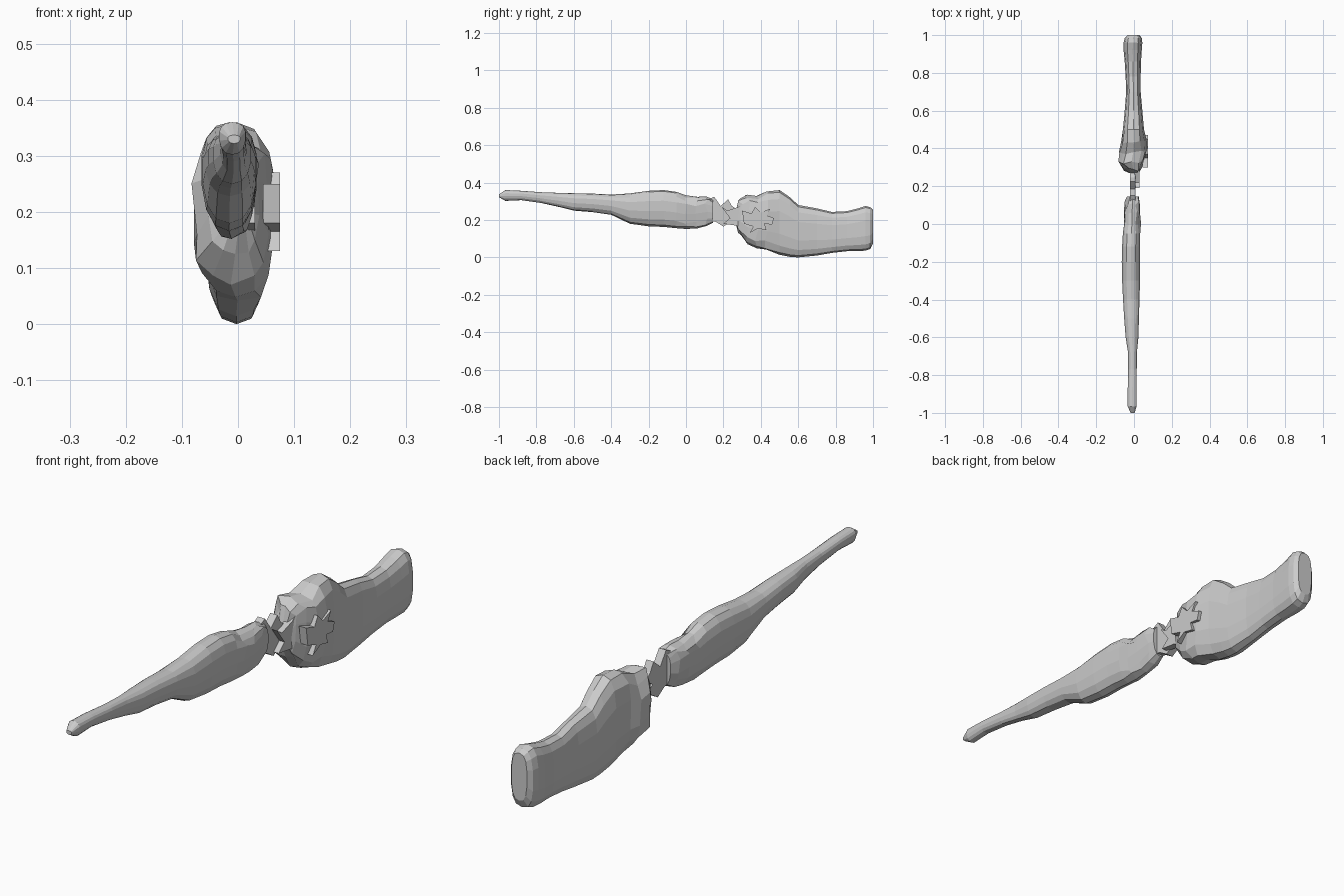
import bpy, bmesh, math, random
random.seed(4)
SIDES = 14


def loft(name, rows, wide, power, jitter=None):
    """Loft rings (y, top z, bottom z, left x, right x); wide = height fraction of widest point."""
    bm = bmesh.new()
    rings = []
    for y, top, bot, left, right in rows:
        cx, hw = (left + right) / 2, (right - left) / 2
        zw = bot + (top - bot) * wide
        ring = []
        for i in range(SIDES):
            a = 2 * math.pi * i / SIDES
            s, c = math.sin(a), math.cos(a)
            x = cx + hw * math.copysign(abs(s) ** power, s)
            z = zw + ((top - zw) if c > 0 else (zw - bot)) * math.copysign(abs(c) ** power, c)
            yy = y
            if jitter and jitter[0] < y < jitter[1] and 0 < i != SIDES // 2:
                x += random.uniform(-.006, .006)
                z += random.uniform(-.008, .008)
                yy += random.uniform(-.012, .012)
            ring.append(bm.verts.new((x, yy, z)))
        rings.append(ring)
    for r, q in zip(rings, rings[1:]):
        for i in range(SIDES):
            j = (i + 1) % SIDES
            bm.faces.new((r[i], r[j], q[j], q[i]))
    bm.faces.new(rings[0])
    bm.faces.new(rings[-1])
    finish(name, bm)


def plate(name, outline, x, thick):
    """Thin jagged slab from a side outline of (y, z) points."""
    bm = bmesh.new()
    face = bm.faces.new([bm.verts.new((x, y, z)) for y, z in outline])
    ext = bmesh.ops.extrude_face_region(bm, geom=[face])
    verts = [v for v in ext["geom"] if isinstance(v, bmesh.types.BMVert)]
    bmesh.ops.translate(bm, verts=verts, vec=(thick, 0, 0))
    bmesh.ops.triangulate(bm, faces=bm.faces[:])
    finish(name, bm)


def finish(name, bm):
    bmesh.ops.recalc_face_normals(bm, faces=bm.faces[:])
    me = bpy.data.meshes.new(name)
    bm.to_mesh(me)
    bm.free()
    bpy.context.collection.objects.link(bpy.data.objects.new(name, me))


# Long tapering front half
loft("barrel_and_forend", [
    (-1.0, .337, .322, -.018, .004), (-.965, .36, .302, -.034, .014),
    (-.88, .356, .306, -.034, .015), (-.77, .348, .29, -.031, .015),
    (-.68, .345, .27, -.032, .016), (-.6, .343, .25, -.045, .024),
    (-.5, .341, .242, -.053, .027), (-.4, .336, .228, -.059, .03),
    (-.3, .342, .18, -.064, .033), (-.2, .356, .166, -.066, .034),
    (-.12, .36, .163, -.064, .034), (-.05, .35, .156, -.06, .034),
    (0, .332, .152, -.056, .033), (.06, .324, .155, -.052, .032),
    (.11, .325, .168, -.046, .03), (.145, .31, .185, -.038, .026),
], .6, .85, (-.02, .14))

# Heavy rear half, rough towards the break
loft("receiver_and_stock", [
    (.27, .26, .165, -.025, .025), (.29, .315, .125, -.05, .04),
    (.33, .335, .07, -.08, .054), (.38, .328, .048, -.074, .066),
    (.43, .352, .042, -.068, .066), (.5, .36, .014, -.06, .054),
    (.555, .322, .003, -.054, .049), (.6, .28, 0, -.05, .045),
    (.7, .262, .01, -.042, .036), (.78, .243, .024, -.045, .036),
    (.86, .247, .033, -.05, .038), (.92, .262, .034, -.056, .042),
    (.96, .275, .036, -.056, .045), (.985, .268, .045, -.05, .042),
    (1.0, .255, .075, -.035, .03),
], .5, .7, (.28, .5))

# Broken wrist joining the halves
plate("wrist_shard_front", [(.12, .31), (.15, .325), (.185, .275), (.225, .31), (.245, .275),
                            (.275, .255), (.23, .225), (.265, .205), (.2, .165), (.16, .19),
                            (.11, .2)], -.022, .03)
plate("wrist_shard_rear", [(.19, .27), (.22, .25), (.28, .27), (.32, .3), (.32, .15),
                           (.27, .17), (.2, .18), (.235, .21)], .002, .028)

# Jagged raised patch on the right of the receiver
plate("receiver_patch", [(.3, .25), (.35, .235), (.37, .27), (.4, .24), (.45, .26), (.43, .225),
                         (.47, .21), (.46, .175), (.42, .18), (.43, .145), (.385, .155),
                         (.34, .13), (.36, .165), (.31, .18)], .045, .03)
